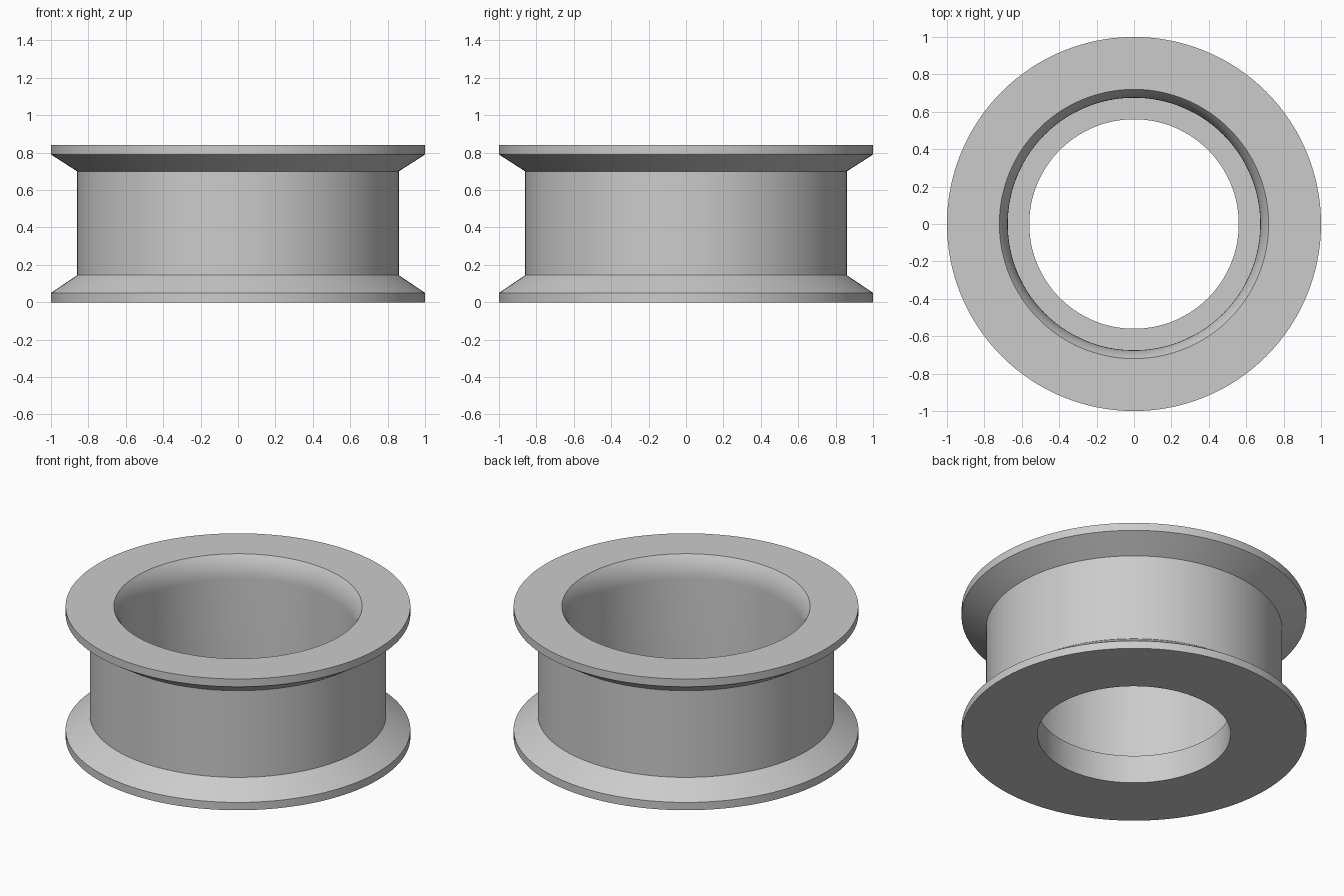
import bpy
import bmesh
import math
from mathutils import Matrix

cube = bpy.data.objects.get("Cube")
if cube:
    bpy.data.objects.remove(cube, do_unlink=True)

SEGMENTS = 128
HEIGHT = 0.84
BORE, SEAT, MOUTH = 0.56, 0.675, 0.72   # inner radii
SHELF_Z, FLARE_Z = 0.18, 0.70

# Grey material
grey = bpy.data.materials.new("light_grey")
grey.use_nodes = True
colour = (0.6, 0.6, 0.6, 1.0)
grey.diffuse_color = colour
grey.node_tree.nodes["Principled BSDF"].inputs["Base Color"].default_value = colour


def flare(steps=8):
    """Arc tangent to the seat wall, opening out to the mouth."""
    rise, run = HEIGHT - FLARE_Z, MOUTH - SEAT
    sweep = 2 * math.atan2(run, rise)
    radius = rise / math.sin(sweep)
    for i in range(steps + 1):
        a = sweep * i / steps
        yield (SEAT + radius * (1 - math.cos(a)), FLARE_Z + radius * math.sin(a))


def lathe(name, profile, material):
    """Revolve a closed (radius, z) outline around the z axis."""
    bm = bmesh.new()
    rings = []
    for i in range(SEGMENTS):
        turn = Matrix.Rotation(2 * math.pi * i / SEGMENTS, 3, 'Z')
        rings.append([bm.verts.new(turn @ bm_point) for bm_point in
                      [Matrix.Identity(3) @ p for p in profile]])
    count = len(profile)
    for i in range(SEGMENTS):
        here, there = rings[i], rings[(i + 1) % SEGMENTS]
        for j in range(count):
            k = (j + 1) % count
            bm.faces.new((here[j], there[j], there[k], here[k]))
    bmesh.ops.recalc_face_normals(bm, faces=bm.faces)
    mesh = bpy.data.meshes.new(name)
    bm.to_mesh(mesh)
    bm.free()
    mesh.materials.append(material)
    obj = bpy.data.objects.new(name, mesh)
    bpy.context.collection.objects.link(obj)
    bpy.ops.object.select_all(action='DESELECT')
    obj.select_set(True)
    bpy.context.view_layer.objects.active = obj
    bpy.ops.object.shade_smooth_by_angle(angle=math.radians(25))
    return obj


# Outer side: bottom flange, drum, top flange
outer = [(1.0, 0.0), (1.0, 0.05), (0.86, 0.145),
         (0.86, 0.70), (1.0, 0.79), (1.0, HEIGHT)]
# Inner side, top to bottom: flared mouth, seat wall, shelf, bore
inner = list(reversed(list(flare()))) + [(SEAT, SHELF_Z), (BORE, SHELF_Z), (BORE, 0.0)]

from mathutils import Vector
lathe("flanged_roller", [Vector((r, 0, z)) for r, z in outer + inner], grey)
